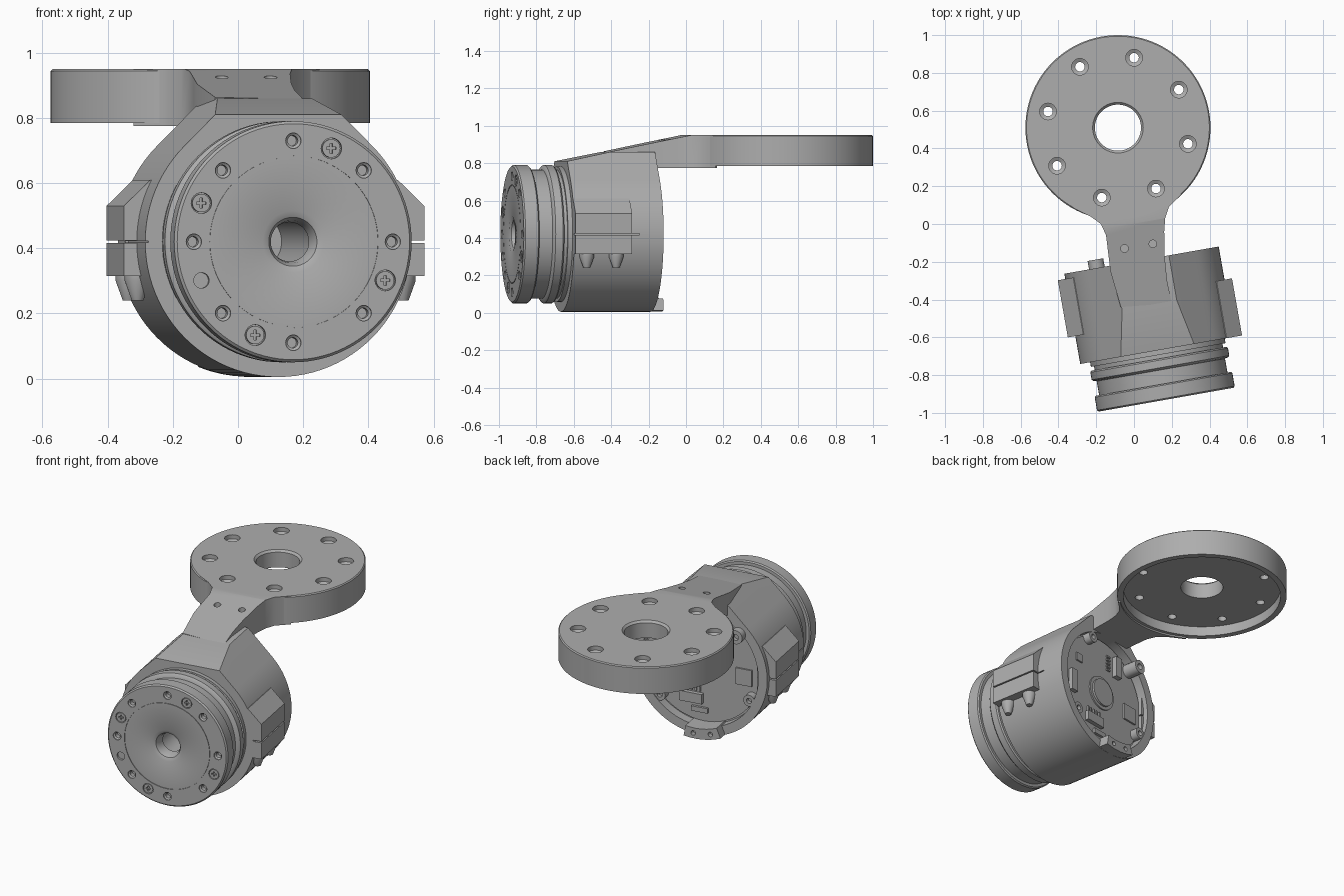
import bpy, bmesh
from math import sin, cos, radians, pi, atan2
from mathutils import Matrix, Vector

cube = bpy.data.objects.get("Cube")
if cube:
    bpy.data.objects.remove(cube, do_unlink=True)

grey = bpy.data.materials.new("machined grey")
grey.use_nodes = True
colour = (0.42, 0.42, 0.42, 1)
grey.diffuse_color = colour
grey.node_tree.nodes["Principled BSDF"].inputs["Base Color"].default_value = colour

# Motor frame: local y runs back along the shaft, origin at the front face centre
MOTOR = Matrix.Translation((0.17, -0.93, 0.42)) @ Matrix.Rotation(radians(10), 4, 'Z')
WORLD = Matrix.Identity(4)
UPRIGHT = Matrix.Rotation(pi / 2, 4, 'X')     # turns local y into z


def at(x, y, z):
    return Matrix.Translation((x, y, z))


def lathe(bm, profile, place=WORLD, n=64):
    """Spin a closed (radius, y) outline about the y axis."""
    rings = []
    for r, y in profile:
        if r == 0:
            rings.append([bm.verts.new(place @ Vector((0, y, 0)))] * n)
        else:
            rings.append([bm.verts.new(place @ Vector((r * cos(2 * pi * i / n), y, r * sin(2 * pi * i / n))))
                          for i in range(n)])
    for a, b in zip(rings, rings[1:] + rings[:1]):
        for i in range(n):
            j = (i + 1) % n
            quad = list(dict.fromkeys((a[i], a[j], b[j], b[i])))
            if len(quad) > 2:
                bm.faces.new(quad)


def rod(bm, r, y0, y1, place=WORLD, n=24):
    lathe(bm, [(0, y0), (r, y0), (r, y1), (0, y1)], place, n)


def prism(bm, outline, y0, y1, place=WORLD):
    """Extrude an (x, z) outline along y."""
    a, b = ([bm.verts.new(place @ Vector((x, y, z))) for x, z in outline] for y in (y0, y1))
    bm.faces.new(a)
    bm.faces.new(b[::-1])
    for i in range(len(a)):
        j = (i + 1) % len(a)
        bm.faces.new((a[i], b[i], b[j], a[j]))


def box(bm, x, z, w, h, y0, y1, place=WORLD):
    x0, x1, z0, z1 = x - w / 2, x + w / 2, z - h / 2, z + h / 2
    prism(bm, [(x0, z0), (x1, z0), (x1, z1), (x0, z1)], y0, y1, place)


def slope_cut(bm, point, normal):
    """Remove everything beyond a plane and cap the opening."""
    geom = bm.verts[:] + bm.edges[:] + bm.faces[:]
    bmesh.ops.bisect_plane(bm, geom=geom, plane_co=point, plane_no=normal, clear_outer=True)
    bmesh.ops.holes_fill(bm, edges=[e for e in bm.edges if e.is_boundary])


def finish(name, bm, place=WORLD, cutter=None):
    def to_object(label, mesh_bm):
        bmesh.ops.recalc_face_normals(mesh_bm, faces=mesh_bm.faces)
        mesh = bpy.data.meshes.new(label)
        mesh_bm.to_mesh(mesh)
        mesh_bm.free()
        mesh.transform(place)
        obj = bpy.data.objects.new(label, mesh)
        bpy.context.collection.objects.link(obj)
        return obj
    obj = to_object(name, bm)
    obj.data.materials.append(grey)
    bpy.ops.object.select_all(action='DESELECT')
    bpy.context.view_layer.objects.active = obj
    obj.select_set(True)
    if cutter:
        tool = to_object(name + "_cutter", cutter)
        tool.hide_render = True
        tool.data.materials.append(grey)
        mod = obj.modifiers.new("cut", 'BOOLEAN')
        mod.operation, mod.solver, mod.object = 'DIFFERENCE', 'EXACT', tool
        bpy.ops.object.modifier_apply(modifier=mod.name)
        bpy.data.objects.remove(tool, do_unlink=True)
    bpy.ops.object.shade_smooth_by_angle(angle=radians(30))
    return obj


def polar(r, degrees):
    return r * cos(radians(degrees)), r * sin(radians(degrees))


# Output flange, grooved neck and flared bore
rotor, holes = bmesh.new(), bmesh.new()
lathe(rotor, [(0.06, 0.07), (0.065, 0.03), (0.075, 0.01), (0.095, 0), (0.26, 0), (0.26, 0.004), (0.264, 0.004),
              (0.264, 0), (0.362, 0), (0.37, 0.008), (0.37, 0.078), (0.363, 0.085), (0.345, 0.085),
              (0.345, 0.16), (0.363, 0.165), (0.37, 0.172), (0.37, 0.212), (0.363, 0.22), (0.345, 0.22),
              (0.345, 0.24), (0.362, 0.24), (0.362, 0.3), (0.085, 0.3), (0.085, 0.07)], n=96)
for k in range(8):
    x, z = polar(0.31, 45 * k)
    lathe(holes, [(0, -0.01), (0.024, -0.01), (0.024, 0.006), (0.016, 0.012), (0.016, 0.04), (0, 0.04)],
          at(x, 0, z), 20)
screw_angles = [67.5, 157.5, 247.5, 337.5]
for angle in screw_angles + [202.5]:
    x, z = polar(0.31, angle)
    rod(holes, 0.032 if angle in screw_angles else 0.024, -0.01, 0.014, at(x, 0, z))
finish("output_flange", rotor, MOTOR, holes)

# Cross-head screws sunk in the flange
screws, slots = bmesh.new(), bmesh.new()
for angle in screw_angles:
    x, z = polar(0.31, angle)
    rod(screws, 0.028, 0.002, 0.018, at(x, 0, z))
    s, t = 0.004, 0.015
    prism(slots, [(-t, -s), (-s, -s), (-s, -t), (s, -t), (s, -s), (t, -s),
                  (t, s), (s, s), (s, t), (-s, t), (-s, s), (-t, s)], -0.01, 0.011, at(x, 0, z))
finish("flange_screws", screws, MOTOR, slots)

# Housing: round body with straight flanks rising to the arm, trimmed by the slope
SLOPE_POINT, SLOPE_NORMAL = Vector((0, 0.265, 0.39)), Vector((0, -0.205, 1))
housing, pockets = bmesh.new(), bmesh.new()
outline = [polar(0.415, 135 + 270 * i / 72) for i in range(73)]
prism(housing, outline + [(0.147, 0.44), (-0.147, 0.44)], 0.265, 0.75)
slope_cut(housing, SLOPE_POINT, SLOPE_NORMAL)
rod(pockets, 0.085, 0.2, 0.72, n=48)
rod(pockets, 0.36, 0.69, 0.8, n=72)
for side in (-1, 1):
    box(pockets, side * 0.42, 0, 0.03, 0.006, 0.2, 0.62)
finish("motor_housing", housing, MOTOR, pockets)

# Rear lip tab with two bolt holes
tab, tab_holes = bmesh.new(), bmesh.new()
arc = [-112 + 20 / 6 * i * 1.6 for i in range(7)]
prism(tab, [polar(0.414, a) for a in arc] + [polar(0.35, a) for a in reversed(arc)], 0.7, 0.81)
for a in (-104, -88):
    x, z = polar(0.382, a)
    rod(tab_holes, 0.014, 0.78, 0.85, at(x, 0, z), 16)
finish("rear_tab", tab, MOTOR, tab_holes)

# Circuit board with shaft ring, connectors and chips
board = bmesh.new()
lathe(board, [(0.085, 0.68), (0.35, 0.68), (0.35, 0.7), (0.085, 0.7)])
lathe(board, [(0.085, 0.69), (0.105, 0.69), (0.105, 0.708), (0.085, 0.708)], n=48)
for x, z, w, h, top in [(-0.13, 0.22, 0.05, 0.13, 0.73), (0.26, -0.03, 0.05, 0.14, 0.725),
                        (0.07, -0.21, 0.14, 0.06, 0.725), (-0.25, -0.03, 0.1, 0.1, 0.71),
                        (0.2, 0.15, 0.05, 0.05, 0.71), (0.02, -0.28, 0.1, 0.03, 0.715)]:
    box(board, x, z, w, h, 0.69, top)
for i in range(5):
    box(board, -0.06, 0.18 + 0.022 * i, 0.03, 0.01, 0.69, 0.71)
    box(board, 0.02 + 0.025 * i, -0.155, 0.01, 0.03, 0.69, 0.71)
finish("circuit_board", board, MOTOR)

# Board mounting bosses, one of them a tall post
bosses, bores = bmesh.new(), bmesh.new()
for x, z, r, top in [(-0.24, 0.25, 0.042, 0.795), (0.12, 0.31, 0.035, 0.745),
                     (-0.3, -0.15, 0.035, 0.745), (0.25, -0.22, 0.035, 0.745)]:
    rod(bosses, r, 0.67, top, at(x, 0, z))
    rod(bores, r * 0.45, top - 0.025, top + 0.02, at(x, 0, z), 16)
finish("mounting_bosses", bosses, MOTOR, bores)

# Split side clips with tapered ribs beneath
for name, side, front in (("left_clip", 1, 0.265), ("right_clip", -1, 0.415)):
    clip = bmesh.new()
    for half in ([(0.34, 0.19), (0.372, 0.19), (0.455, 0.11), (0.455, 0.004), (0.34, 0.004)],
                 [(0.34, -0.004), (0.455, -0.004), (0.455, -0.105), (0.34, -0.105)]):
        prism(clip, [(side * x, z) for x, z in half], front, front + 0.307)
    for offset in (0.07, 0.23):
        lathe(clip, [(0, -0.18), (0.018, -0.18), (0.04, -0.12), (0.04, -0.1), (0, -0.1)],
              at(side * 0.4, front + offset, 0) @ UPRIGHT, 20)
    finish(name, clip, MOTOR)

# Mounting disc with a recessed underside and countersunk holes
DISC = at(-0.085, 0.51, 0) @ UPRIGHT
disc, disc_holes = bmesh.new(), bmesh.new()
lathe(disc, [(0.122, 0.845), (0.455, 0.845), (0.455, 0.785), (0.49, 0.785), (0.49, 0.944), (0.484, 0.95),
             (0.134, 0.95), (0.122, 0.938)], DISC, 96)
for k in range(8):
    x, y = polar(0.38, 77 + 45 * k)
    lathe(disc_holes, [(0, 0.8), (0.025, 0.8), (0.025, 0.915), (0.044, 0.925), (0.044, 0.97), (0, 0.97)],
          at(x, y, 0) @ DISC, 24)
finish("mounting_disc", disc, WORLD, disc_holes)

# Sloping arm that flares into the disc edge
arm, arm_holes = bmesh.new(), bmesh.new()
right = [(0.2, -0.42), (0.175, -0.3), (0.163, -0.18), (0.16, -0.04), (0.165, 0.03), (0.185, 0.09), (0.25, 0.157)]
left = [(-0.32, 0.085), (-0.23, 0.04), (-0.175, 0.0), (-0.148, -0.06), (-0.137, -0.15), (-0.125, -0.25),
        (-0.07, -0.44)]
a0, a1 = (atan2(y - 0.51, x + 0.085) for x, y in (right[-1], left[0]))
rim = [(-0.085 + 0.475 * cos(a0 + (a1 - a0) * t / 12), 0.51 + 0.475 * sin(a0 + (a1 - a0) * t / 12))
       for t in range(13)]
prism(arm, [(x, -y) for x, y in right + rim + left], 0.775, 0.95, Matrix.Rotation(pi / 2, 4, 'X'))
slope_cut(arm, MOTOR @ SLOPE_POINT, MOTOR.to_3x3() @ SLOPE_NORMAL)
for x, y in ((-0.05, -0.13), (0.1, -0.105)):
    rod(arm_holes, 0.02, 0.86, 1.0, at(x, y, 0) @ UPRIGHT)
finish("arm", arm, WORLD, arm_holes)
